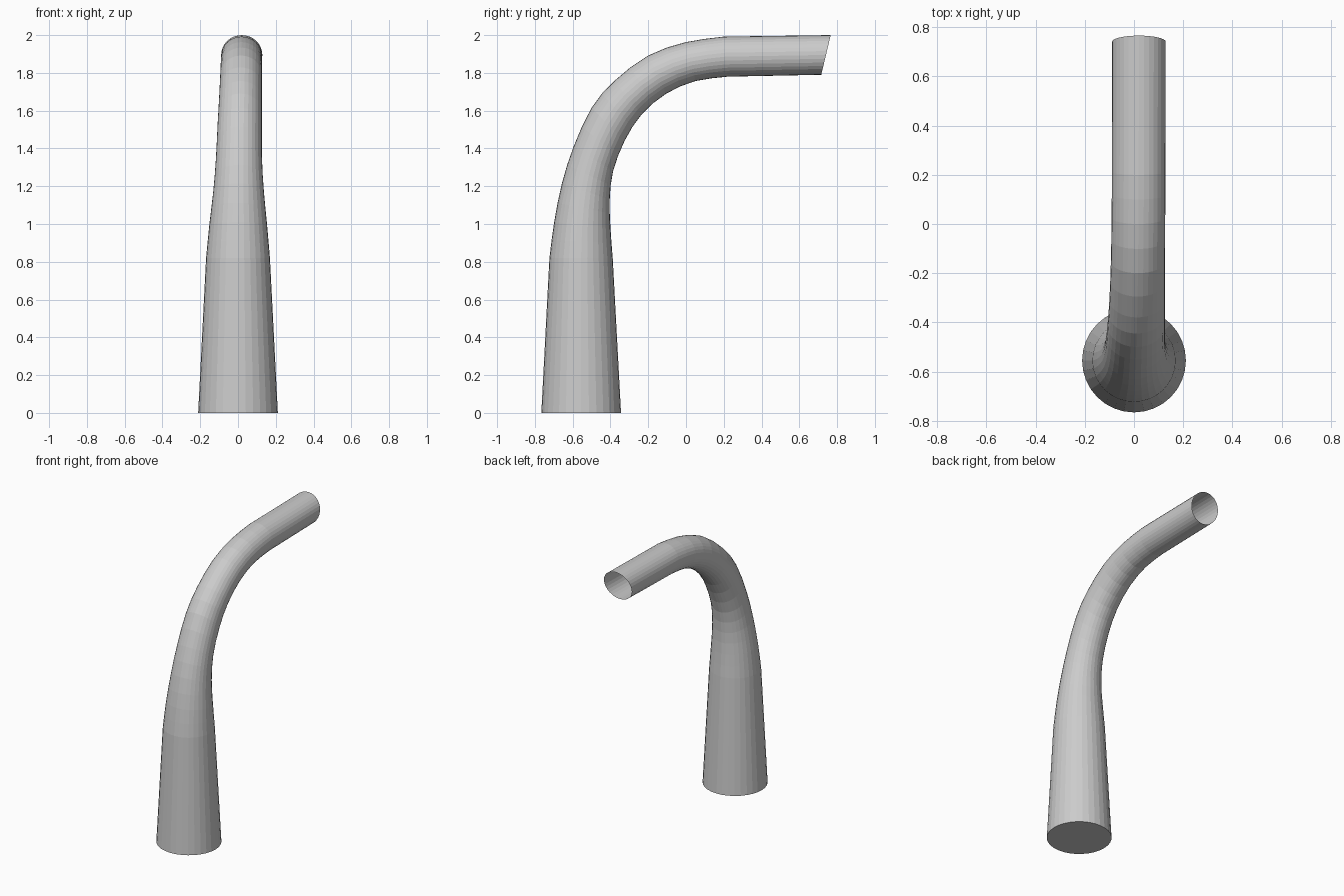
import bpy, bmesh
from math import cos, sin, pi
from mathutils import Vector

if "Cube" in bpy.data.objects:
    bpy.data.objects.remove(bpy.data.objects["Cube"])

SIDES = 32

# Cross-sections: outer (y, z), inner (y, z), centre x, half width in x
BASE = [(-.766, 0, -.344, 0, 0, .211),
        (-.723, .82, -.388, .82, 0, .169)]
BEND = [(-.723, .82, -.388, .82, 0, .169),
        (-.698, 1.01, -.400, .98, .001, .153),
        (-.657, 1.215, -.404, 1.13, .003, .134),
        (-.595, 1.41, -.386, 1.28, .005, .122),
        (-.50, 1.615, -.325, 1.44, .009, .117),
        (-.38, 1.757, -.235, 1.58, .013, .113),
        (-.20, 1.892, -.105, 1.69, .016, .110),
        (0, 1.963, .05, 1.757, .018, .109),
        (.20, 1.992, .22, 1.78, .019, .109)]
TIP = (.766, 2.0, .716, 1.79, .02, .109)


def smooth_sections(sections, steps):
    """Catmull-Rom through the sections with extrapolated ends."""
    p = [Vector(s) for s in sections]
    p = [2 * p[0] - p[1]] + p + [2 * p[-1] - p[-2]]
    out = []
    for a, b, c, d in zip(p, p[1:], p[2:], p[3:]):
        for k in range(steps):
            t = k / steps
            out.append(0.5 * (2 * b + (c - a) * t + (2 * a - 5 * b + 4 * c - d) * t * t
                              + (3 * b - a - 3 * c + d) * t ** 3))
    return out + [p[-2]]


def loft(name, sections, cap_start=False):
    bm = bmesh.new()
    rings = []
    for oy, oz, iy, iz, cx, hw in sections:
        ring = []
        for i in range(SIDES):
            a = 2 * pi * i / SIDES
            c = cos(a)
            ring.append(bm.verts.new((cx + hw * sin(a),
                                      (oy + iy) / 2 + c * (iy - oy) / 2,
                                      (oz + iz) / 2 + c * (iz - oz) / 2)))
        rings.append(ring)
    for r, s in zip(rings, rings[1:]):
        for i in range(SIDES):
            j = (i + 1) % SIDES
            bm.faces.new((r[j], r[i], s[i], s[j]))
    if cap_start:
        bm.faces.new(rings[0])
    bm.normal_update()
    me = bpy.data.meshes.new(name)
    bm.to_mesh(me)
    bm.free()
    ob = bpy.data.objects.new(name, me)
    bpy.context.collection.objects.link(ob)
    return ob


# Tapered lower column, closed underneath
loft("column_base", BASE, cap_start=True)
# Curved neck and straight spout with a slanted open end
loft("bent_pipe", smooth_sections(BEND, 2) + [TIP])
